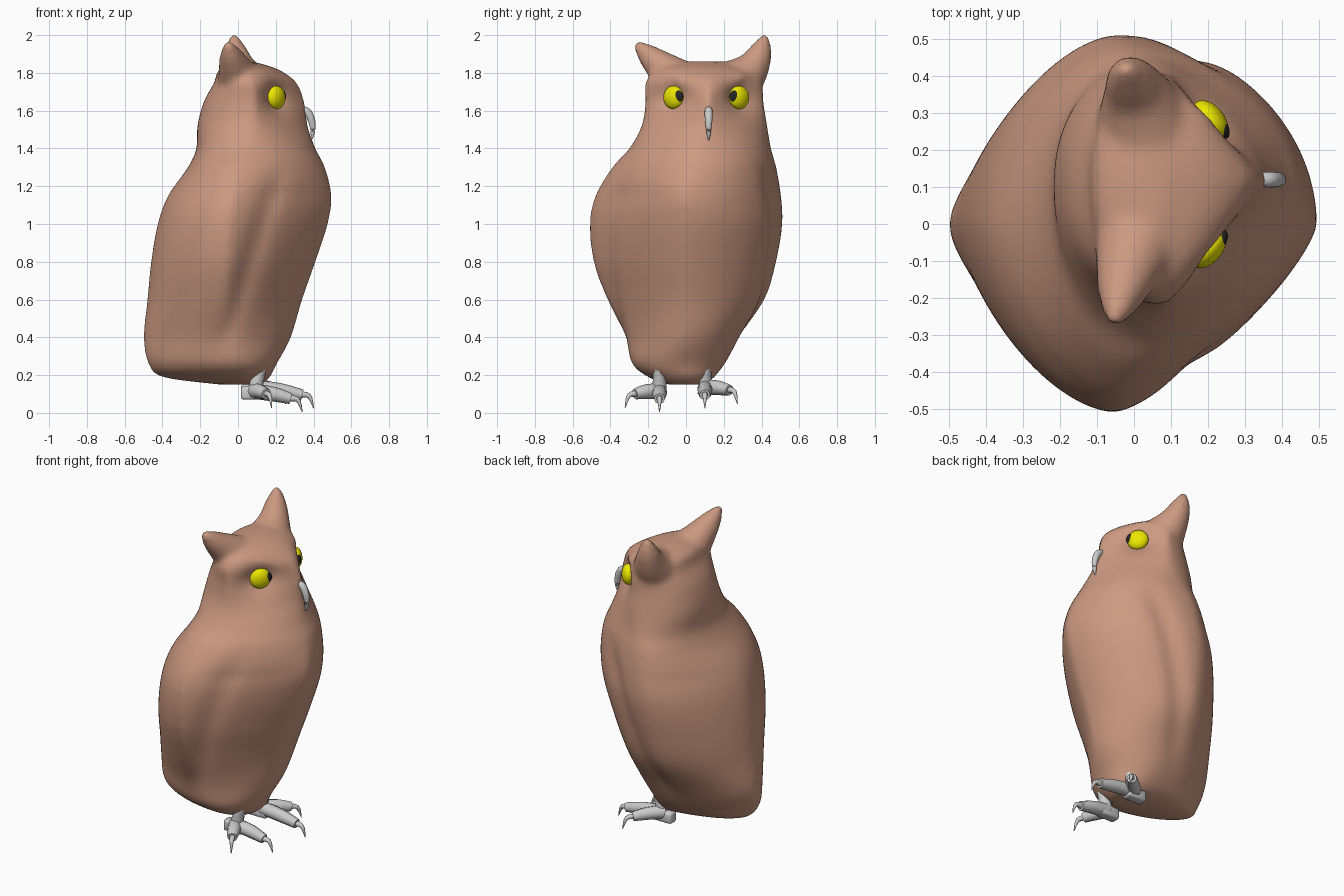
import bpy, bmesh
from math import cos, sin, pi, exp
from mathutils import Vector, Matrix

if "Cube" in bpy.data.objects:
    bpy.data.objects.remove(bpy.data.objects["Cube"])


def material(name, rgb):
    m = bpy.data.materials.new(name)
    m.diffuse_color = (*rgb, 1)
    m.use_nodes = True
    m.node_tree.nodes["Principled BSDF"].inputs["Base Color"].default_value = m.diffuse_color
    return m


def add_object(name, bm, mat=None):
    for f in bm.faces:
        f.smooth = True
    me = bpy.data.meshes.new(name)
    bm.to_mesh(me)
    bm.free()
    if mat:
        me.materials.append(mat)
    ob = bpy.data.objects.new(name, me)
    bpy.context.collection.objects.link(ob)
    return ob


def spline(rows, steps):
    """Catmull-Rom through rows of equal length."""
    out = []
    n = len(rows)
    for i in range(n - 1):
        p = [rows[max(0, min(n - 1, i + k))] for k in (-1, 0, 1, 2)]
        for s in range(steps):
            t = s / steps
            out.append([0.5 * (2 * b + (c - a) * t + (2 * a - 5 * b + 4 * c - d) * t * t
                               + (3 * b - a - 3 * c + d) * t ** 3) for a, b, c, d in zip(*p)])
    return out + [list(rows[-1])]


def loft(bm, rings):
    """Closed skin over rings of points."""
    vs = [[bm.verts.new(p) for p in r] for r in rings]
    n = len(vs[0])
    for a, b in zip(vs, vs[1:]):
        for i in range(n):
            j = (i + 1) % n
            bm.faces.new((a[i], a[j], b[j], b[i]))
    bm.faces.new(vs[0][::-1])
    bm.faces.new(vs[-1])


def tube(bm, pts, sides=10, steps=5):
    """Tapered tube through (x, y, z, radius) points."""
    path = spline(pts, steps)
    rings = []
    for i, p in enumerate(path):
        d = Vector(path[min(i + 1, len(path) - 1)][:3]) - Vector(path[max(i - 1, 0)][:3])
        q = d.to_track_quat('Z', 'Y')
        rings.append([Vector(p[:3]) + q @ Vector((p[3] * cos(2 * pi * k / sides),
                      p[3] * sin(2 * pi * k / sides), 0)) for k in range(sides)])
    loft(bm, rings)


plumage = material("plumage", (0.60, 0.32, 0.22))
yellow = material("eye_yellow", (0.85, 0.80, 0.0))
black = material("pupil_black", (0.02, 0.02, 0.02))

# Body sections: z, back, front, x of widest, y min, y max, y centre, front roundness
SECTIONS = [
    (0.15, -0.10, 0.12, 0.05, -0.10, 0.10, 0, 2),
    (0.19, -0.40, 0.17, 0, -0.20, 0.15, 0, 2),
    (0.26, -0.475, 0.205, -0.02, -0.285, 0.205, -0.03, 2),
    (0.40, -0.50, 0.28, -0.05, -0.33, 0.29, 0, 1.8),
    (0.60, -0.48, 0.34, -0.06, -0.42, 0.42, 0, 1.7),
    (0.80, -0.46, 0.41, -0.06, -0.49, 0.478, 0, 1.7),
    (1.00, -0.425, 0.475, -0.05, -0.51, 0.51, 0, 1.7),
    (1.15, -0.37, 0.495, -0.03, -0.48, 0.503, 0, 1.7),
    (1.30, -0.265, 0.46, 0, -0.39, 0.478, 0.05, 1.8),
    (1.40, -0.22, 0.41, 0.04, -0.30, 0.45, 0.08, 1.8),
    (1.52, -0.215, 0.37, 0.08, -0.235, 0.43, 0.11, 1.4),
    (1.65, -0.18, 0.355, 0.09, -0.215, 0.41, 0.12, 1.08),
    (1.75, -0.125, 0.31, 0.07, -0.215, 0.40, 0.12, 1.35),
    (1.82, -0.10, 0.21, 0.05, -0.15, 0.33, 0.12, 1.8),
    (1.86, 0, 0.08, 0.04, 0.0, 0.20, 0.10, 2),
]
EYES = [(Vector((0.19, -0.06, 1.67)), -1), (Vector((0.195, 0.275, 1.67)), 1)]


def section_point(row, t):
    z, xb, xf, xw, y0, y1, yc, pf = row
    c, s = cos(t), sin(t)
    torso = max(0, min(1, (1.45 - z) / 0.3))
    if c < 0:
        p = 2.2 - 0.5 * torso
    else:
        p = pf + (0.25 if s > 0 else -0.38) * torso * min(1, z / 0.5)
    x = xw + (xf - xw if c > 0 else xb - xw) * abs(c) ** (2 / p)
    y = yc + (y1 - yc if s > 0 else y0 - yc) * abs(s) ** (2 / p)
    # fold between wing and breast
    if 0.25 < z < 1.35:
        fold = exp(-((x - (-0.06 + 0.32 * (z - 0.4))) / 0.06) ** 2)
        fade = min(1, (z - 0.25) / 0.2, (1.35 - z) / 0.2)
        y *= 1 - 0.06 * fold * fade * (1 if abs(s) > 0.3 else 0)
    v = Vector((x, y, z))
    # eye sockets
    for centre, side in EYES:
        v -= Vector((0.7, 0.7 * side, 0)) * 0.045 * exp(-((v - centre).length / 0.085) ** 2)
    return v


# Body and head with ear tufts, fused into one smooth skin
bm = bmesh.new()
loft(bm, [[section_point(r, 2 * pi * k / 72) for k in range(72)] for r in spline(SECTIONS, 5)])
TUFTS = [
    [(0.04, 0.23, 1.71, 0.15), (0.01, 0.34, 1.81, 0.095), (-0.01, 0.39, 1.90, 0.064), (-0.02, 0.415, 1.978, 0.028)],
    [(0.03, 0.01, 1.71, 0.14), (-0.01, -0.105, 1.81, 0.095), (-0.035, -0.19, 1.885, 0.062), (-0.05, -0.25, 1.942, 0.028)],
]
for tuft in TUFTS:
    for x, y, z, r in spline(tuft, 7):
        bmesh.ops.create_icosphere(bm, subdivisions=3, radius=r, matrix=Matrix.Translation((x, y, z)))
# brow ridges above the eyes
for centre, side in EYES:
    tube(bm, [(0.09, centre.y + 0.07 * side, 1.77, 0.03), (0.17, centre.y, 1.77, 0.035),
              (0.25, centre.y - 0.09 * side, 1.73, 0.03)])
body = add_object("body", bm, plumage)
rm = body.modifiers.new("fuse", 'REMESH')
rm.mode = 'VOXEL'
rm.voxel_size = 0.014
rm.use_smooth_shade = True
sm = body.modifiers.new("soften", 'SMOOTH')
sm.factor = 0.5
sm.iterations = 14

# Eyes and pupils
for centre, side in EYES:
    tag = "left" if side > 0 else "right"
    for name, pos, normal, r, flat, mat in (
            ("eye", centre + Vector((0.012, 0.006 * side, 0)), Vector((0.78, 0.62 * side, 0)), 0.062, 0.6, yellow),
            ("pupil", centre + Vector((0.042, -0.012 * side, 0.005)),
             Vector((0.9, 0.42 * side, 0)), 0.035, 0.5, black)):
        bm = bmesh.new()
        rot = normal.to_track_quat('Z', 'Y').to_matrix().to_4x4()
        bmesh.ops.create_uvsphere(bm, u_segments=24, v_segments=16, radius=r,
                                  matrix=Matrix.Translation(pos) @ rot @ Matrix.Diagonal((1, 1, flat, 1)))
        add_object(f"{tag}_{name}", bm, mat)

# Hooked beak
bm = bmesh.new()
tube(bm, [(0.33, 0.12, 1.605, 0.018), (0.365, 0.12, 1.595, 0.021), (0.387, 0.12, 1.555, 0.02),
          (0.396, 0.12, 1.51, 0.015), (0.394, 0.12, 1.47, 0.009), (0.386, 0.12, 1.44, 0.002)], 16)
add_object("beak", bm)

# Feet: ankle, heel, two toes and their claws; y, forward reach, outward direction, lift
for tag, y, reach, side, lift in (("right", -0.14, 0.28, -1, 0), ("left", 0.10, 0.34, 1, 0.02)):
    bm = bmesh.new()
    tube(bm, [(0.12, y, 0.24, 0.032), (0.10, y, 0.17, 0.036), (0.09, y, 0.10, 0.038)], 8, 2)
    # heel block
    heel = bmesh.ops.create_cube(bm, size=1, matrix=Matrix.Translation((0.08, y, 0.105 + lift / 2))
                                 @ Matrix.Diagonal((0.13, 0.065, 0.07, 1)))
    edges = {e for v in heel["verts"] for e in v.link_edges}
    bmesh.ops.bevel(bm, geom=list(edges), offset=0.014, segments=2, affect='EDGES', profile=0.5)
    out_tip = Vector((0.15 if side < 0 else 0.21, y + 0.13 * side, 0.10 + lift))
    toes = [(Vector((reach, y, 0.075 + lift)), Vector((1, 0, 0))),
            (out_tip, (out_tip - Vector((0.08, y, 0.11 + lift))).normalized())]
    for tip, d in toes:
        root = Vector((0.08, y, 0.115 + lift))
        mid = root.lerp(tip, 0.55) + Vector((0, 0, 0.006))
        tube(bm, [(*root, 0.04), (*mid, 0.039), (*tip, 0.029)], 8, 3)
        a = tip - d * 0.02
        b = tip + d * 0.035 + Vector((0, 0, -0.005))
        c = tip + d * 0.06 + Vector((0, 0, -0.07))
        tube(bm, [(*a, 0.018), (*b, 0.013), (*c, 0.002)], 8, 4)
    foot = add_object(f"{tag}_foot", bm)
    bpy.ops.object.select_all(action='DESELECT')
    bpy.context.view_layer.objects.active = foot
    foot.select_set(True)
    bpy.ops.object.shade_smooth_by_angle(angle=0.9)
